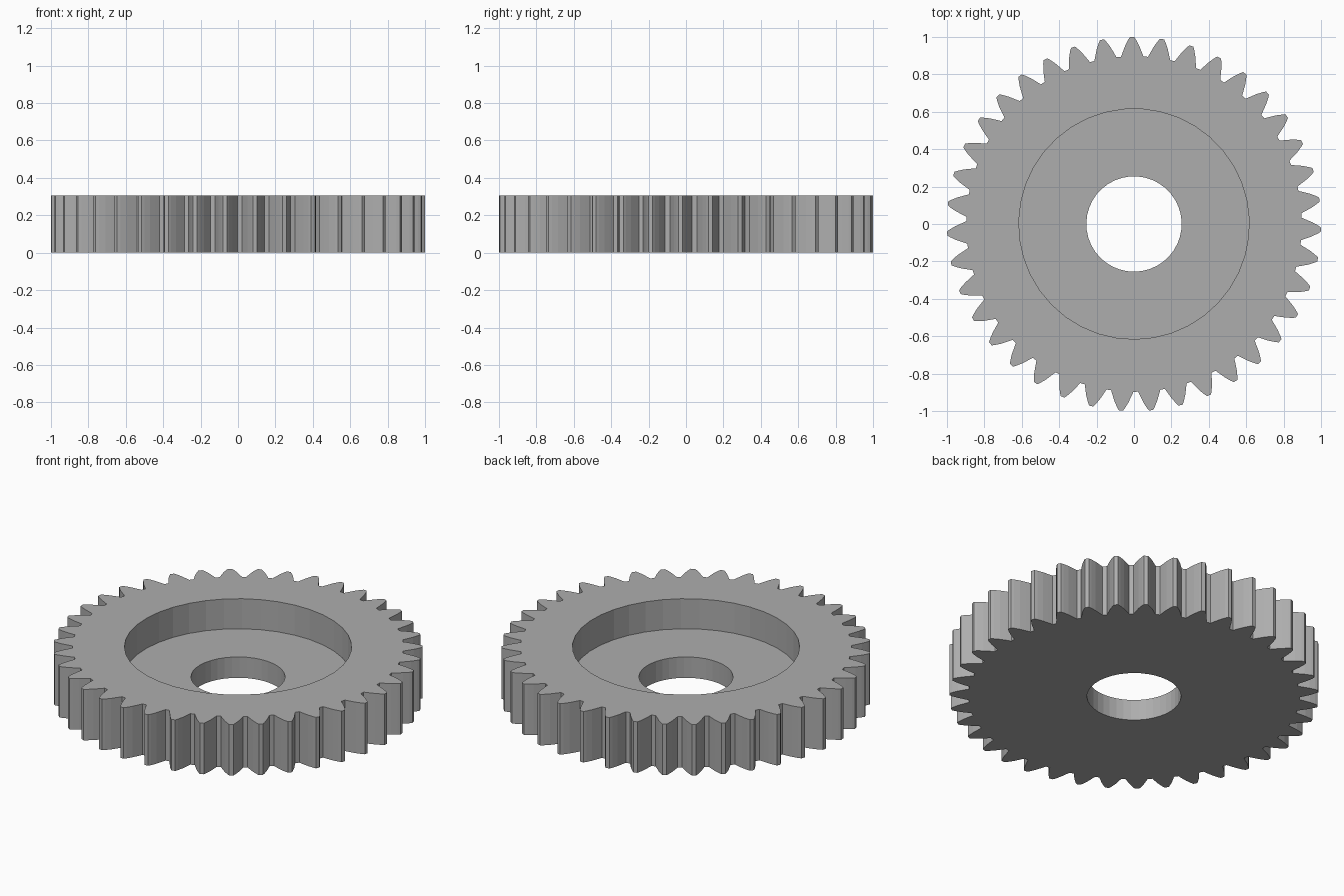
import bpy, bmesh, math
from mathutils import Matrix

cube = bpy.data.objects.get("Cube")
if cube:
    bpy.data.objects.remove(cube, do_unlink=True)

TEETH = 39
PITCH = 2 * math.pi / TEETH
PHASE = math.radians(90.6)          # direction of the first tooth
HEIGHT, FLOOR = 0.305, 0.125        # rim height and recess floor height
HOLE_R, RECESS_R = 0.255, 0.616
# Half tooth, root to tip: (radius, half width)
FLANK = [(0.897, 0.060), (0.925, 0.049), (0.955, 0.037), (0.985, 0.021), (1.0, 0.011)]

grey = bpy.data.materials.new("grey metal")
grey.use_nodes = True
colour = (0.42, 0.42, 0.42, 1)
grey.diffuse_color = colour
grey.node_tree.nodes["Principled BSDF"].inputs["Base Color"].default_value = colour


def polar(r, a):
    return (r * math.cos(a), r * math.sin(a))


# Outline of one tooth sector, running counter-clockwise
half = PITCH / 2
right = [polar(r, -w / r) for r, w in FLANK]
left = [polar(r, w / r) for r, w in reversed(FLANK)]
root = FLANK[0][0]
outer = [polar(root, -half)] + right + left + [polar(root, half)]

bm = bmesh.new()


def face(points, turn):
    bm.faces.new([bm.verts.new(turn @ Matrix.Translation(p).translation) for p in points])


def wall(path, z0, z1, turn):
    for a, b in zip(path, path[1:]):
        face([(*a, z0), (*b, z0), (*b, z1), (*a, z1)], turn)


def arc(r):
    return [polar(r, -half), polar(r, half)]


def cap(inner, edge, z, turn):
    face([(*p, z) for p in edge + inner[::-1]], turn)


for i in range(TEETH):
    turn = Matrix.Rotation(PHASE + i * PITCH, 4, "Z")
    wall(outer, 0, HEIGHT, turn)                       # tooth
    cap(arc(RECESS_R), outer, HEIGHT, turn)            # rim top
    wall(arc(RECESS_R), FLOOR, HEIGHT, turn)           # recess wall
    cap(arc(HOLE_R), arc(RECESS_R), FLOOR, turn)       # recess floor
    wall(arc(HOLE_R), 0, FLOOR, turn)                  # bore
    cap(arc(HOLE_R), outer, 0, turn)                   # underside

bmesh.ops.remove_doubles(bm, verts=bm.verts, dist=1e-4)
bmesh.ops.recalc_face_normals(bm, faces=bm.faces)
mesh = bpy.data.meshes.new("gear_wheel")
bm.to_mesh(mesh)
bm.free()
mesh.materials.append(grey)
gear = bpy.data.objects.new("gear_wheel", mesh)
bpy.context.collection.objects.link(gear)
